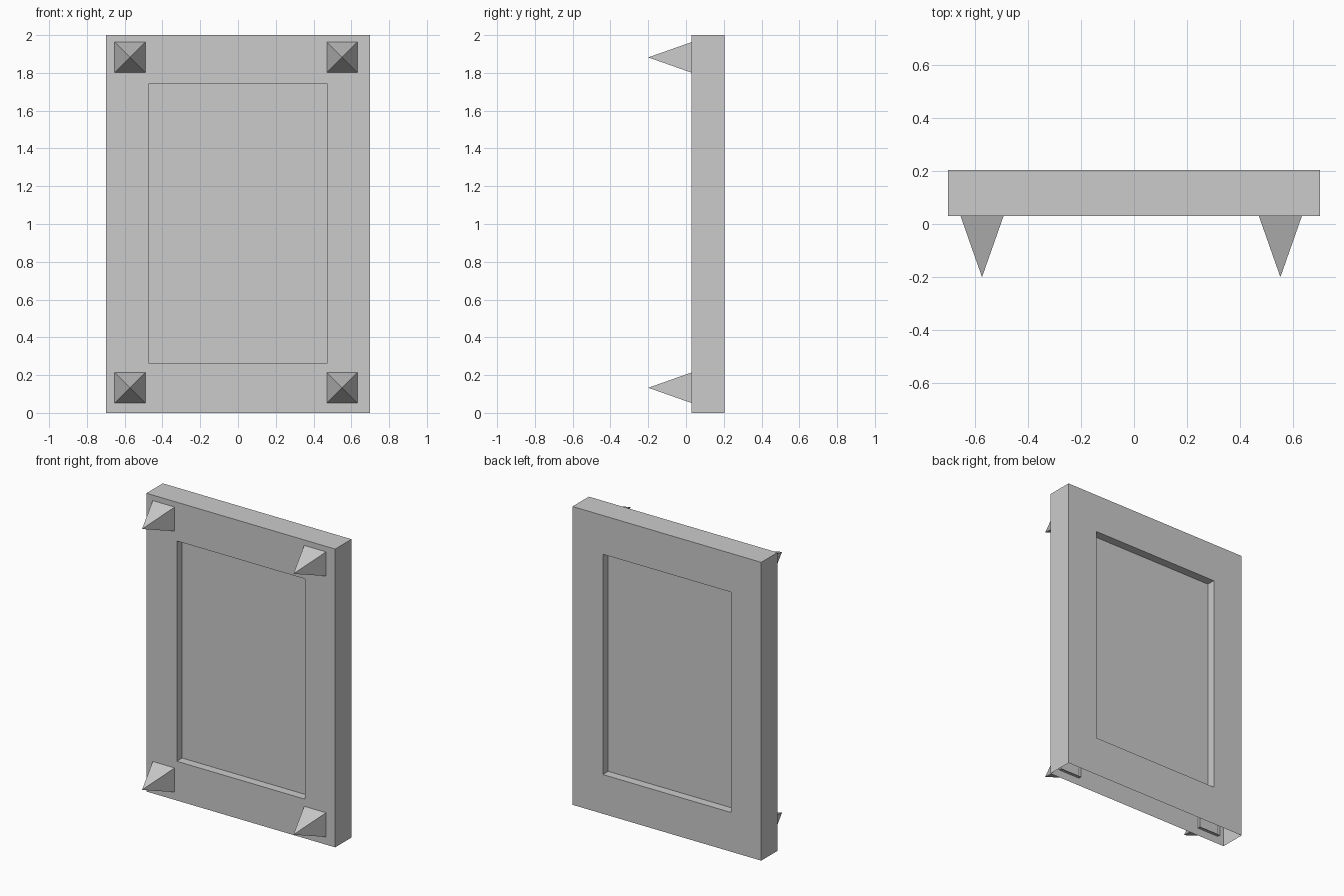
import bpy
import bmesh

if "Cube" in bpy.data.objects:
    bpy.data.objects.remove(bpy.data.objects["Cube"], do_unlink=True)

grey = bpy.data.materials.new("plain_grey")
grey.use_nodes = True
grey.diffuse_color = (0.6, 0.6, 0.6, 1)
grey.node_tree.nodes["Principled BSDF"].inputs["Base Color"].default_value = (0.6, 0.6, 0.6, 1)


def make_object(name, bm):
    bmesh.ops.recalc_face_normals(bm, faces=bm.faces)
    mesh = bpy.data.meshes.new(name)
    bm.to_mesh(mesh)
    bm.free()
    mesh.materials.append(grey)
    obj = bpy.data.objects.new(name, mesh)
    bpy.context.collection.objects.link(obj)
    return obj


def rectangle(bm, x0, x1, z0, z1, y):
    corners = ((x0, z0), (x1, z0), (x1, z1), (x0, z1))
    return [bm.verts.new((x, y, z)) for x, z in corners]


def bridge(bm, a, b, skip_bottom=False):
    for i in range(int(skip_bottom), 4):
        j = (i + 1) % 4
        bm.faces.new((a[i], a[j], b[j], b[i]))


FRONT, BACK, RECESS = 0.03, 0.203, 0.057
OUTER = (-0.7, 0.7, 0, 2)
OPENING = (-0.475, 0.475, 0.263, 1.74)

# Hollow slab, recessed on both sides and open underneath
bm = bmesh.new()
loops = [rectangle(bm, *size, y) for size, y in (
    (OPENING, FRONT + RECESS), (OPENING, FRONT), (OUTER, FRONT),
    (OUTER, BACK), (OPENING, BACK), (OPENING, BACK - RECESS))]
for i in range(5):
    bridge(bm, loops[i], loops[i + 1], skip_bottom=(i == 2))
bm.faces.new(loops[0])
bm.faces.new(loops[-1])
make_object("recessed_panel", bm)


# Pyramid spikes at the corners, each with a short rim inside the slab
def spike(name, x, z, half=0.081, tip=-0.2, rim=0.02):
    bm = bmesh.new()
    size = (x - half, x + half, z - half, z + half)
    base = rectangle(bm, *size, FRONT)
    inner = rectangle(bm, *size, FRONT + rim)
    apex = bm.verts.new((x, tip, z))
    for i in range(4):
        bm.faces.new((base[i], base[(i + 1) % 4], apex))
    bridge(bm, base, inner)
    make_object(name, bm)


for side, x in (("right", -0.572), ("left", 0.551)):
    for level, z in (("lower", 0.133), ("upper", 1.882)):
        spike(f"{level}_{side}_spike", x, z)
